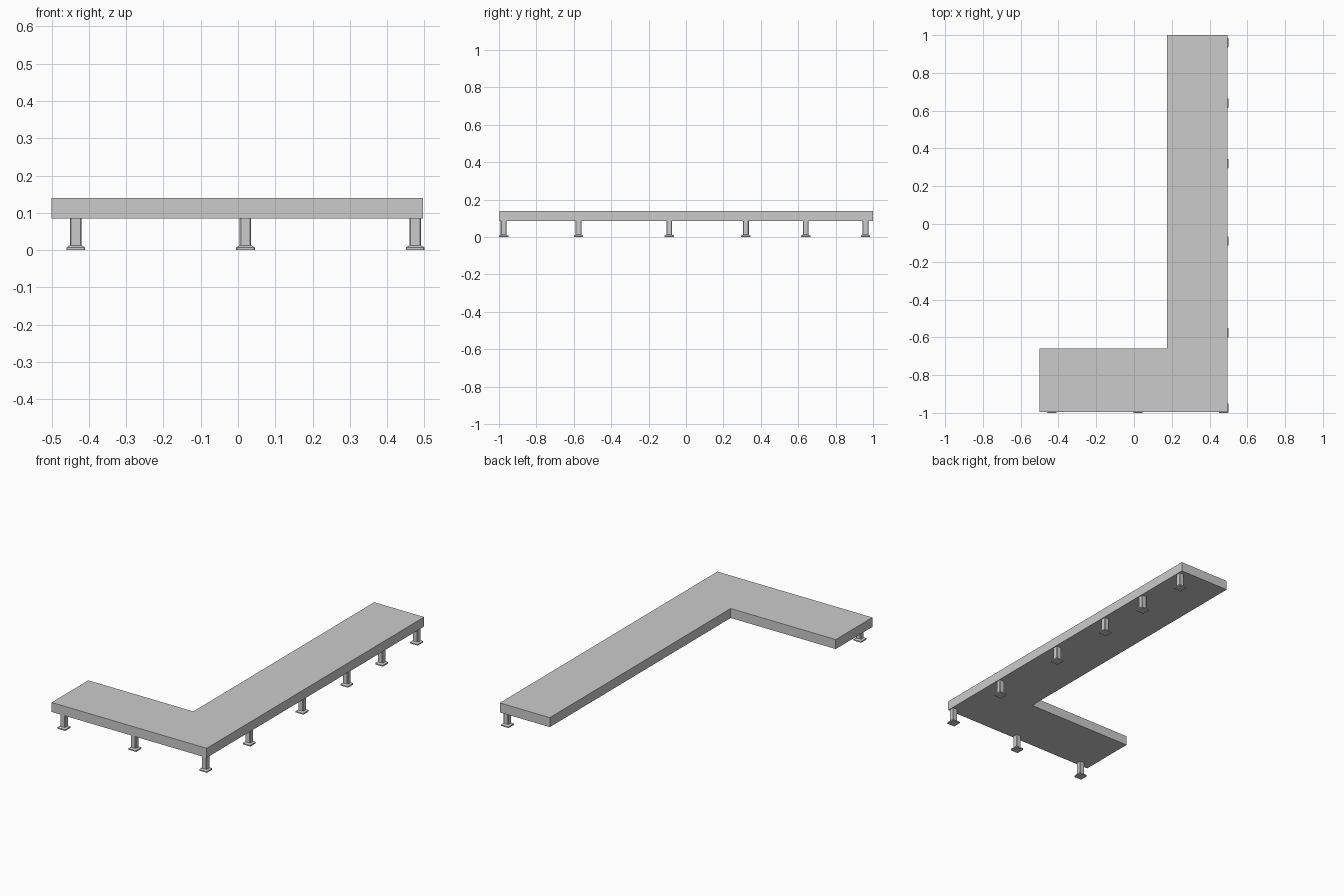
import bpy, bmesh

if "Cube" in bpy.data.objects:
    bpy.data.objects.remove(bpy.data.objects["Cube"])

SLAB_BOTTOM, SLAB_TOP = 0.085, 0.14


def make_object(name, bm):
    bmesh.ops.recalc_face_normals(bm, faces=bm.faces)
    mesh = bpy.data.meshes.new(name)
    bm.to_mesh(mesh)
    bm.free()
    obj = bpy.data.objects.new(name, mesh)
    bpy.context.collection.objects.link(obj)
    return obj


def chamfered_square(half, cut):
    a, b = half, half - cut
    return [(a, -b), (a, b), (b, a), (-b, a), (-a, b), (-a, -b), (-b, -a), (b, -a)]


def loft(bm, sections):
    """Skin a closed solid through (outline, z) sections."""
    rings = [[bm.verts.new((x, y, z)) for x, y in outline] for outline, z in sections]
    for low, high in zip(rings, rings[1:]):
        n = len(low)
        for i in range(n):
            j = (i + 1) % n
            bm.faces.new((low[i], low[j], high[j], high[i]))
    bm.faces.new(rings[0][::-1])
    bm.faces.new(rings[-1])


# L-shaped platform slab
outline = [(-0.5, -0.996), (0.496, -0.996), (0.496, 1.0),
           (0.175, 1.0), (0.175, -0.66), (-0.5, -0.66)]
bm = bmesh.new()
loft(bm, [(outline, SLAB_BOTTOM), (outline, SLAB_TOP)])
make_object("platform_slab", bm)

# Post with a flared foot plate, shared by every support
bm = bmesh.new()
loft(bm, [(chamfered_square(0.025, 0.002), 0.0),
          (chamfered_square(0.025, 0.002), 0.007),
          (chamfered_square(0.0155, 0.003), 0.013),
          (chamfered_square(0.0155, 0.003), SLAB_BOTTOM)])
post = make_object("support_post", bm)

# Supports along the front edge, then along the right edge
spots = [(0.475, -0.975), (-0.435, -0.975), (0.02, -0.975)]
spots += [(0.475, y) for y in (-0.575, -0.09, 0.32, 0.64, 0.96)]
post.location = (*spots[0], 0)
for i, (x, y) in enumerate(spots[1:], 2):
    copy = bpy.data.objects.new(f"support_post_{i}", post.data)
    copy.location = (x, y, 0)
    bpy.context.collection.objects.link(copy)
